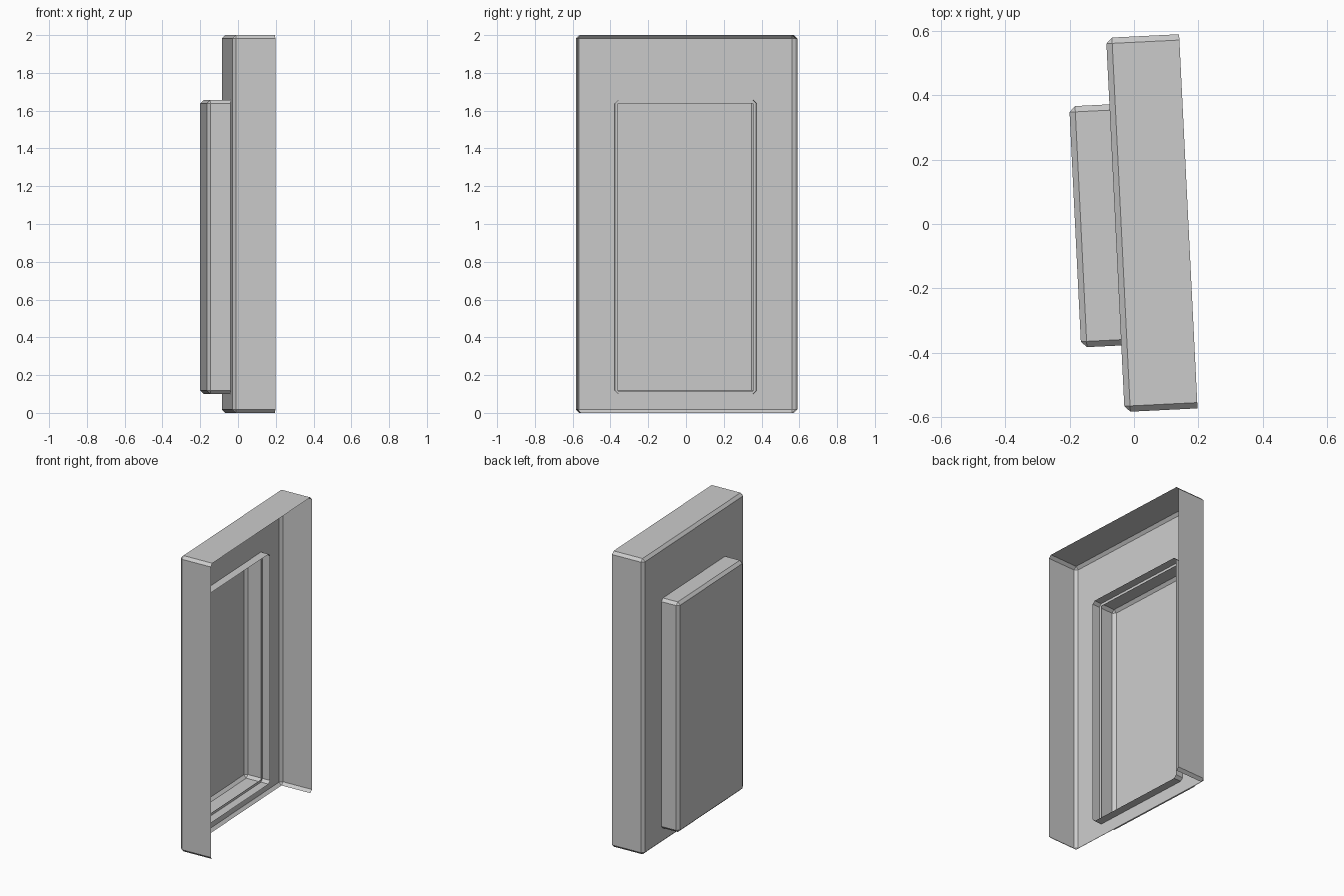
import bpy, bmesh, math
from mathutils import Matrix

if "Cube" in bpy.data.objects:
    bpy.data.objects.remove(bpy.data.objects["Cube"])

BEVEL = 0.018
TILT = Matrix.Rotation(math.radians(2.82), 4, 'Z')


def chamfered_tray(x0, x1, half_y, z0, z1):
    """Box open towards +x, with every edge off the rim chamfered."""
    bm = bmesh.new()
    bmesh.ops.create_cube(bm, size=1)
    for v in bm.verts:
        v.co.x = x1 if v.co.x > 0 else x0
        v.co.y = half_y if v.co.y > 0 else -half_y
        v.co.z = z1 if v.co.z > 0 else z0
    edges = [e for e in bm.edges if min(v.co.x for v in e.verts) < x1 - 1e-5
             or max(v.co.x for v in e.verts) < x1 - 1e-5]
    bmesh.ops.bevel(bm, geom=edges, offset=BEVEL, segments=1,
                    profile=0.5, affect='EDGES')
    drop_faces(bm, (1, 0, 0))
    return bm


def drop_faces(bm, direction):
    """Remove the flat side facing the given axis; return its old loop edges."""
    bm.normal_update()
    faces = [f for f in bm.faces
             if sum(a * b for a, b in zip(f.normal, direction)) > 0.99]
    loop = [e for f in faces for e in f.edges]
    bmesh.ops.delete(bm, geom=faces, context='FACES_ONLY')
    return loop


def finish(bm, name):
    bmesh.ops.transform(bm, matrix=TILT, verts=bm.verts)
    mesh = bpy.data.meshes.new(name)
    bm.to_mesh(mesh)
    bm.free()
    bpy.context.collection.objects.link(bpy.data.objects.new(name, mesh))


# Outer casing: open at the +x side and underneath
casing = chamfered_tray(-0.058, 0.169, 0.582, 0.0, 2.0)
drop_faces(casing, (0, 0, -1))

# Window in the casing's back plate, slightly smaller than the raised panel
rim = drop_faces(casing, (-1, 0, 0))
hy, hz0, hz1 = 0.357, 0.117, 1.638
corners = [casing.verts.new((-0.058, y, z))
           for y, z in ((-hy, hz0), (hy, hz0), (hy, hz1), (-hy, hz1))]
window = [casing.edges.new((corners[i], corners[(i + 1) % 4])) for i in range(4)]
bmesh.ops.bridge_loops(casing, edges=rim + window)
bmesh.ops.recalc_face_normals(casing, faces=casing.faces)
finish(casing, "casing")

# Raised back panel: a shallow tray pushed through the back plate
panel = chamfered_tray(-0.183, -0.003, 0.375, 0.1, 1.656)
finish(panel, "raised_panel")
